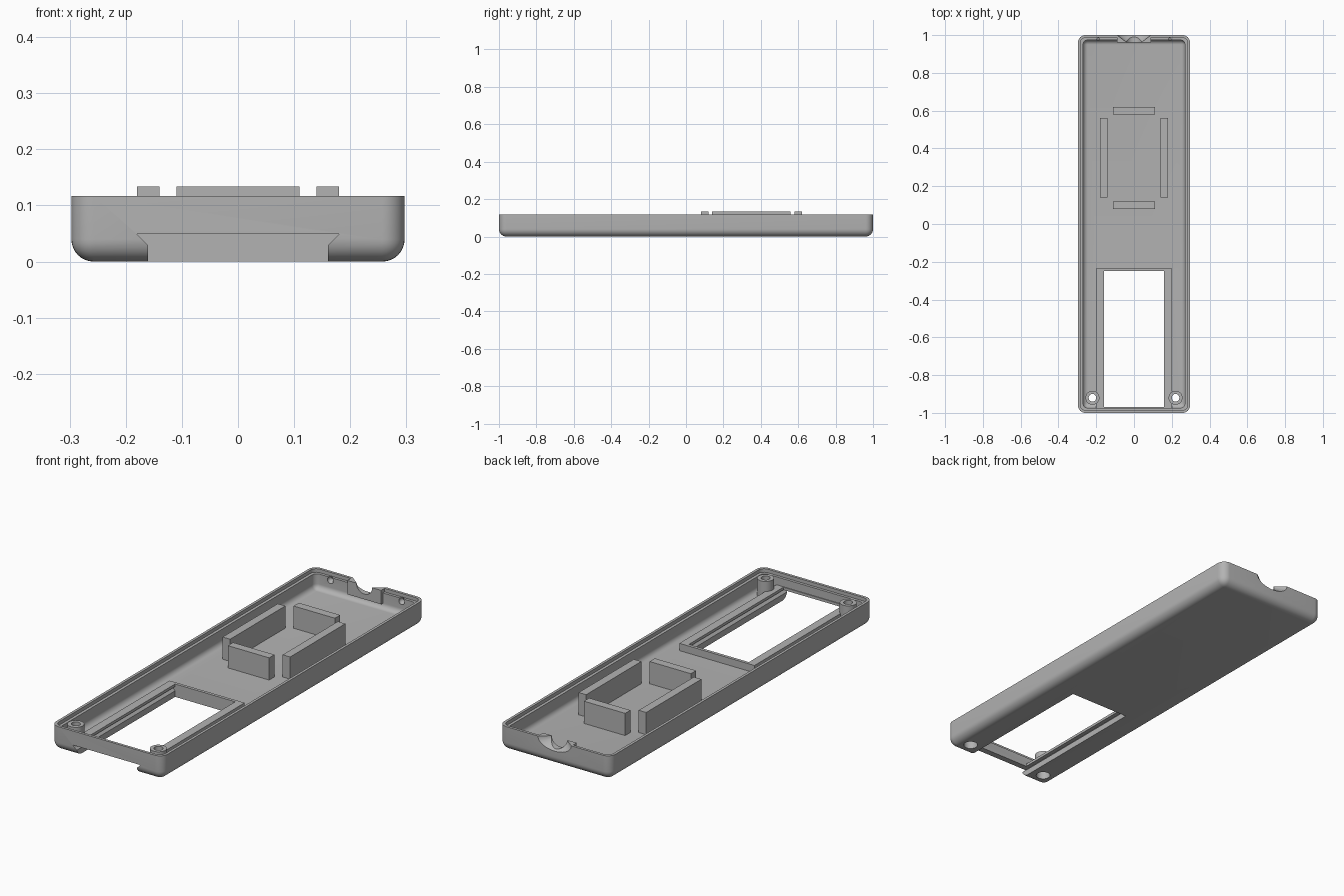
import bpy, bmesh, math
from mathutils import Matrix

old = bpy.data.objects.get("Cube")
if old:
    bpy.data.objects.remove(old, do_unlink=True)

grey = bpy.data.materials.new("plain grey")
grey.use_nodes = True
grey.diffuse_color = (0.45, 0.45, 0.45, 1)
grey.node_tree.nodes["Principled BSDF"].inputs["Base Color"].default_value = (0.45, 0.45, 0.45, 1)

RIM = 0.117
FLOOR = 0.027


def finish(bm, name):
    bmesh.ops.recalc_face_normals(bm, faces=bm.faces)
    mesh = bpy.data.meshes.new(name)
    bm.to_mesh(mesh)
    bm.free()
    mesh.materials.append(grey)
    obj = bpy.data.objects.new(name, mesh)
    bpy.context.collection.objects.link(obj)
    return obj


def box(name, x, y, z, radius=0, round_bottom=False):
    """Box from (min, max) pairs, with optional rounded corners and underside."""
    bm = bmesh.new()
    bmesh.ops.create_cube(bm, size=1)
    for v in bm.verts:
        v.co = [(lo + hi) / 2 + c * (hi - lo) for c, (lo, hi) in zip(v.co, (x, y, z))]
    if radius:
        middle = sum(z) / 2
        edges = []
        for e in bm.edges:
            a, b = (v.co.z for v in e.verts)
            upright = abs(a - b) > 0.001
            if upright or (round_bottom and a < middle):
                edges.append(e)
        bmesh.ops.bevel(bm, geom=edges, offset=radius, segments=8, profile=0.5, affect='EDGES')
    return finish(bm, name)


def cone(name, r1, r2, start, end, axis='Z', squash=1):
    """Cone or cylinder between two points that differ along one axis."""
    bm = bmesh.new()
    length = (end[1] - start[1]) if axis == 'Y' else (end[2] - start[2])
    bmesh.ops.create_cone(bm, cap_ends=True, segments=40, radius1=r1, radius2=r2, depth=length)
    if axis == 'Y':
        bm.transform(Matrix.Rotation(-math.pi / 2, 4, 'X'))
    bm.transform(Matrix.Diagonal((1, 1, squash, 1)))
    bm.transform(Matrix.Translation([(a + b) / 2 for a, b in zip(start, end)]))
    return finish(bm, name)


def sphere(name, radius, centre):
    bm = bmesh.new()
    bmesh.ops.create_uvsphere(bm, u_segments=20, v_segments=12, radius=radius)
    bm.transform(Matrix.Translation(centre))
    return finish(bm, name)


def combine(target, other, operation):
    mod = target.modifiers.new("combine", 'BOOLEAN')
    mod.operation = operation
    mod.solver = 'EXACT'
    mod.object = other
    bpy.context.view_layer.objects.active = target
    bpy.ops.object.modifier_apply(modifier=mod.name)
    bpy.data.objects.remove(other, do_unlink=True)


def cut(other):
    combine(shell, other, 'DIFFERENCE')


def add(other):
    combine(shell, other, 'UNION')


# Tray with rounded underside, hollow and stepped rim
shell = box("tray_shell", (-0.297, 0.297), (-1, 1), (0, RIM), 0.04, True)
cut(box("hollow", (-0.27, 0.27), (-0.974, 0.974), (FLOOR, 0.3), 0.025, True))
cut(box("rim_step", (-0.284, 0.284), (-0.987, 0.987), (0.1, 0.3), 0.03))

# Raised frame around the slot, screw posts and cable block
add(box("slot_frame", (-0.2, 0.2), (-0.98, -0.235), (0.015, 0.062)))
for side in (-1, 1):
    x = side * 0.22
    add(cone("screw_post", 0.037, 0.037, (x, -0.92, 0.015), (x, -0.92, 0.11)))
add(box("cable_block", (-0.09, 0.09), (0.961, 0.992), (0.05, RIM)))

# Opening through the floor
cut(box("opening", (-0.16, 0.16), (-0.97, -0.25), (-0.1, 0.09)))

# Dovetail slot running out through the front wall
bm = bmesh.new()
half = [(0.16, -0.05), (0.16, 0.029), (0.18, 0.049)]
outline = half + [(-x, z) for x, z in reversed(half)]
face = bm.faces.new([bm.verts.new((x, -1.1, z)) for x, z in outline])
moved = bmesh.ops.extrude_face_region(bm, geom=[face])["geom"]
bmesh.ops.translate(bm, vec=(0, 0.85, 0), verts=[g for g in moved if isinstance(g, bmesh.types.BMVert)])
cut(finish(bm, "dovetail"))

# Screw holes with counterbores, and dimples in the rear wall
for side in (-1, 1):
    x = side * 0.22
    cut(cone("screw_hole", 0.02, 0.02, (x, -0.92, -0.1), (x, -0.92, 0.2)))
    cut(cone("counterbore", 0.032, 0.032, (x, -0.92, -0.1), (x, -0.92, 0.06)))
    cut(sphere("dimple", 0.016, (side * 0.19, 0.977, 0.086)))

# Flared cable notch in the rear wall
cut(cone("cable_hole", 0.042, 0.042, (0, 0.9, RIM), (0, 0.99, RIM), 'Y'))
cut(cone("cable_flare", 0.042, 0.102, (0, 0.963, RIM), (0, 1.01, RIM), 'Y', 0.55))

bpy.ops.object.select_all(action='DESELECT')
shell.select_set(True)
bpy.context.view_layer.objects.active = shell
bpy.ops.object.shade_smooth_by_angle(angle=math.radians(30))

# Four upright walls of the component holder
for side, name in ((-1, "right"), (1, "left")):
    x = sorted((side * 0.14, side * 0.18))
    box("holder_wall_" + name, x, (0.14, 0.56), (FLOOR - 0.005, 0.134))
for y, name in ((0.08, "front"), (0.58, "rear")):
    box("holder_wall_" + name, (-0.11, 0.11), (y, y + 0.04), (FLOOR - 0.005, 0.134))
